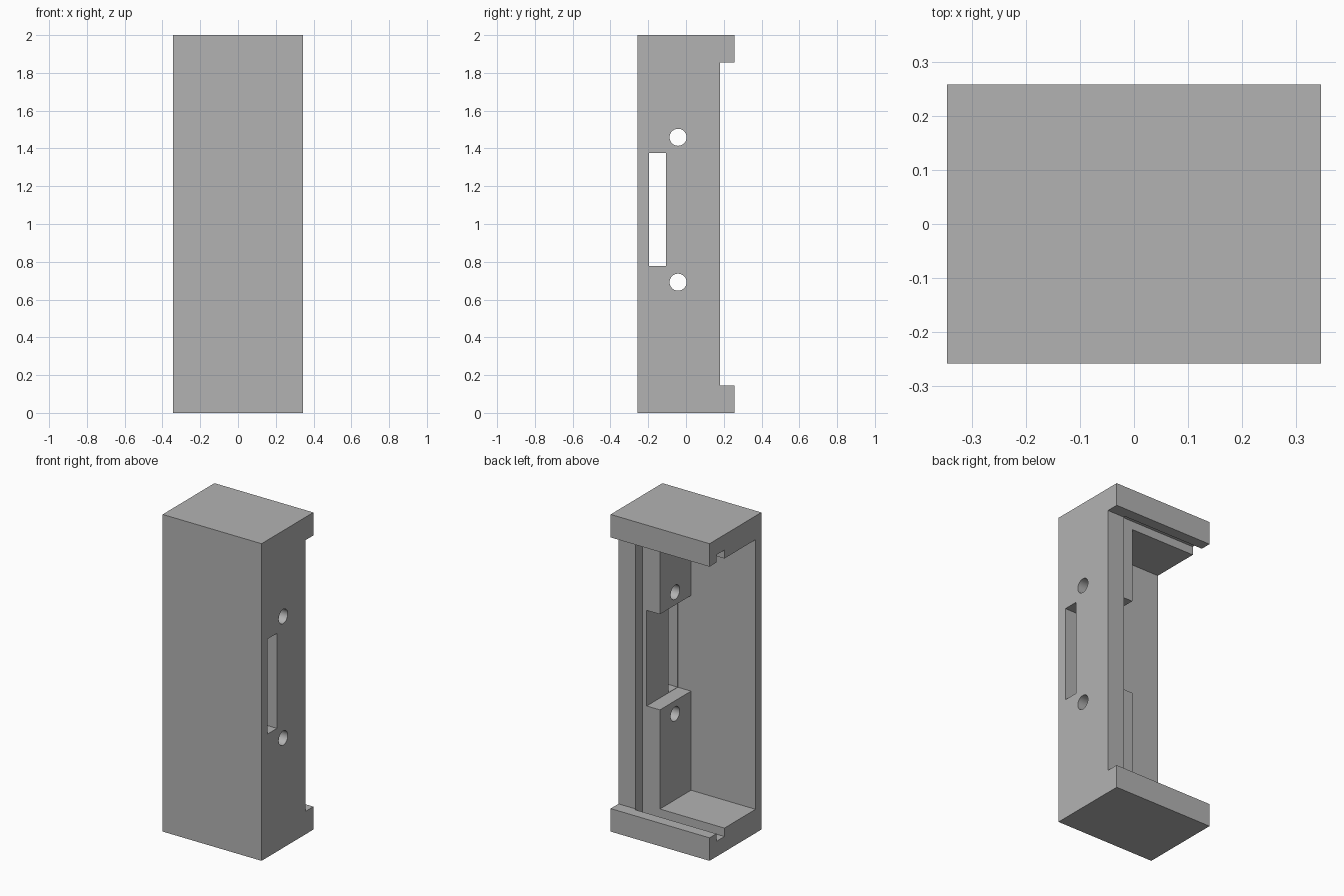
import bpy
import math
from mathutils import Vector

if "Cube" in bpy.data.objects:
    bpy.data.objects.remove(bpy.data.objects["Cube"], do_unlink=True)

HX, HY, TOP = 0.345, 0.258, 2.0    # half width, half depth, height
OUT = 0.5                          # reach of a cutter past the body
LIP, FLOOR, GROOVE = 0.145, 0.15, 0.097


def box(name, x, y, z):
    """Box from three (min, max) ranges."""
    bpy.ops.mesh.primitive_cube_add(size=1)
    ob = bpy.context.object
    ob.name = name
    size = Vector([r[1] - r[0] for r in (x, y, z)])
    mid = Vector([(r[0] + r[1]) / 2 for r in (x, y, z)])
    for v in ob.data.vertices:
        v.co = v.co * size + mid
    return ob


def cut(body, cutter):
    """Subtract the cutter from the body, then remove it."""
    cutter.hide_render = True
    mod = body.modifiers.new("cut", 'BOOLEAN')
    mod.operation = 'DIFFERENCE'
    mod.solver = 'EXACT'
    mod.object = cutter
    bpy.context.view_layer.objects.active = body
    bpy.ops.object.modifier_apply(modifier=mod.name)
    bpy.data.objects.remove(cutter, do_unlink=True)


# Solid block
body = box("enclosure_body", (-HX, HX), (-HY, HY), (0, TOP))

# Back opening between the end lips
cut(body, box("back_cutter", (-OUT, OUT), (0.18, OUT), (LIP, TOP - LIP)))

# Main cavity, open at the side and the back
cut(body, box("cavity_cutter", (-OUT, 0.105), (-0.2, 0.3), (FLOOR, TOP - FLOOR)))

# Sliding lid groove
cut(body, box("groove_cutter", (-OUT, 0.225), (0.11, 0.19), (GROOVE, TOP - GROOVE)))

# Recess in the thick wall and the slot through it
cut(body, box("recess_cutter", (0, 0.197), (-0.2, 0.3), (0.775, 1.378)))
cut(body, box("slot_cutter", (0, OUT), (-0.197, -0.105), (0.777, 1.376)))

# Screw holes above and below the slot
for z in (0.692, 1.459):
    bpy.ops.mesh.primitive_cylinder_add(
        vertices=40, radius=0.045, depth=0.5,
        location=(0.25, -0.042, z), rotation=(0, math.pi / 2, 0))
    cut(body, bpy.context.object)

# Plain grey plastic
grey = bpy.data.materials.new("grey_plastic")
grey.use_nodes = True
colour = (0.45, 0.45, 0.45, 1)
grey.diffuse_color = colour
grey.node_tree.nodes["Principled BSDF"].inputs["Base Color"].default_value = colour
body.data.materials.clear()
body.data.materials.append(grey)

# Smooth hole walls, sharp edges elsewhere
bpy.ops.object.select_all(action='DESELECT')
body.select_set(True)
bpy.context.view_layer.objects.active = body
bpy.ops.object.shade_smooth_by_angle(angle=math.radians(30))
